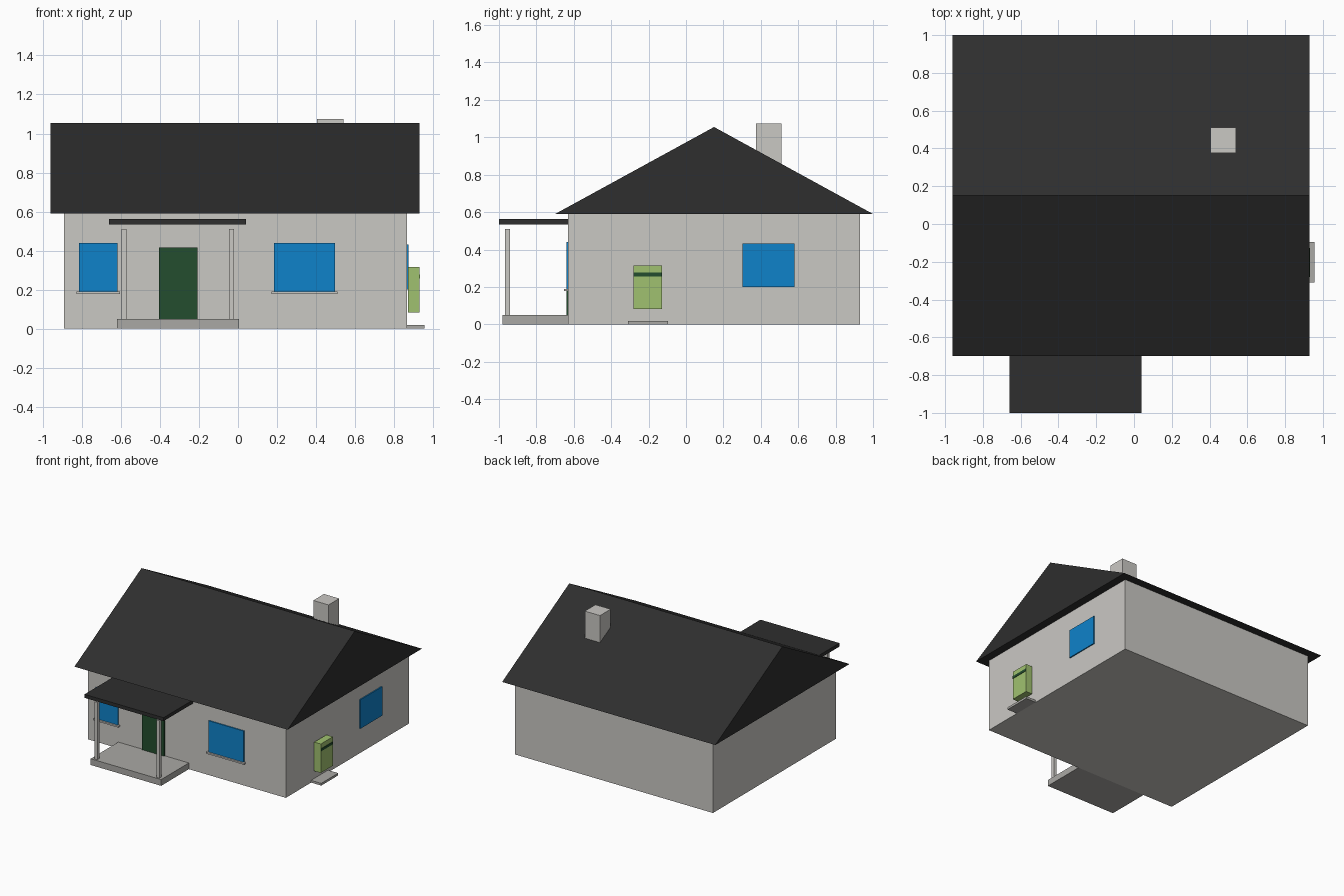
import bpy

if "Cube" in bpy.data.objects:
    bpy.data.objects.remove(bpy.data.objects["Cube"])


def linear(c):
    c /= 255
    return c / 12.92 if c <= 0.04045 else ((c + 0.055) / 1.055) ** 2.4


def material(name, r, g, b):
    m = bpy.data.materials.new(name)
    m.diffuse_color = (linear(r), linear(g), linear(b), 1)
    m.use_nodes = True
    m.node_tree.nodes["Principled BSDF"].inputs["Base Color"].default_value = m.diffuse_color
    return m


WALL = material("warm_grey_wall", 202, 200, 196)
STONE = material("grey_stone", 170, 169, 165)
ROOF = material("charcoal_roof", 46, 46, 46)
GLASS = material("blue_glass", 15, 130, 202)
DOOR = material("dark_green", 35, 77, 46)
CABINET = material("light_green", 160, 193, 112)


def mesh(name, verts, faces, mat):
    me = bpy.data.meshes.new(name)
    me.from_pydata(verts, [], faces)
    me.materials.append(mat)
    ob = bpy.data.objects.new(name, me)
    bpy.context.collection.objects.link(ob)
    return ob


def box(name, xs, ys, zs, mat):
    verts = [(x, y, z) for x in xs for y in ys for z in zs]
    faces = [(0, 1, 3, 2), (4, 6, 7, 5), (0, 4, 5, 1),
             (2, 3, 7, 6), (0, 2, 6, 4), (1, 5, 7, 3)]
    return mesh(name, verts, faces, mat)


# House body
FRONT, SIDE, EAVE = -0.63, 0.865, 0.59
box("house_walls", (-0.89, SIDE), (FRONT, 0.93), (0, EAVE), WALL)

# Gable roof as a solid prism
profile = [(-0.70, EAVE), (1.0, EAVE), (0.15, 1.055)]
verts = [(x, y, z) for x in (-0.96, 0.93) for y, z in profile]
mesh("gable_roof", verts,
     [(0, 2, 1), (3, 4, 5), (0, 1, 4, 3), (1, 2, 5, 4), (2, 0, 3, 5)], ROOF)
box("chimney", (0.405, 0.54), (0.375, 0.51), (0.80, 1.075), WALL)

# Porch
box("porch_slab", (-0.62, 0.005), (-0.98, FRONT), (0, 0.05), STONE)
box("porch_roof", (-0.66, 0.04), (-1.0, FRONT), (0.535, 0.563), ROOF)
for side, x in (("left", -0.583), ("right", -0.033)):
    box("porch_post_" + side, (x - 0.013, x + 0.013), (-0.967, -0.941),
        (0.05, 0.51), WALL)

# Door, front windows with sills, side window
box("front_door", (-0.405, -0.208), (FRONT - 0.009, FRONT), (0.05, 0.415), DOOR)
for side, x0, x1 in (("left", -0.815, -0.617), ("right", 0.185, 0.497)):
    box("front_window_" + side, (x0, x1), (FRONT - 0.009, FRONT),
        (0.19, 0.44), GLASS)
    box("window_sill_" + side, (x0 - 0.013, x1 + 0.012), (FRONT - 0.022, FRONT),
        (0.178, 0.19), WALL)
box("side_window", (SIDE, SIDE + 0.009), (0.303, 0.58), (0.20, 0.432), GLASS)

# Utility cabinet on the side wall, with its ground pad
box("utility_cabinet", (SIDE + 0.007, 0.93), (-0.28, -0.127), (0.083, 0.315), CABINET)
box("cabinet_stripe", (0.93, 0.933), (-0.28, -0.127), (0.257, 0.277), DOOR)
box("cabinet_pad", (SIDE, 0.955), (-0.31, -0.095), (0, 0.018), STONE)
